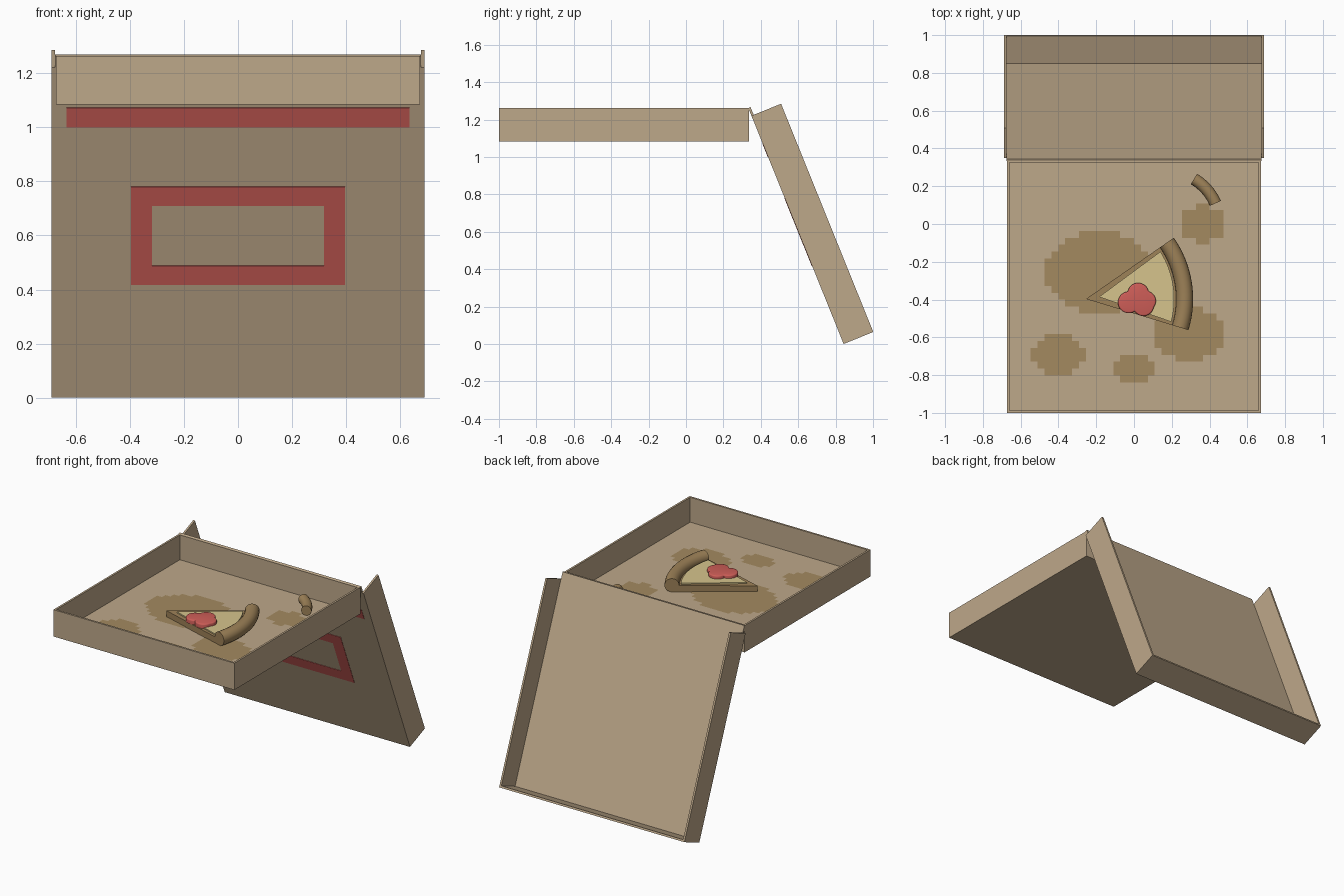
import bpy, bmesh, math
from mathutils import Matrix, Vector

if "Cube" in bpy.data.objects:
    bpy.data.objects.remove(bpy.data.objects["Cube"])


def material(name, r, g, b):
    lin = [((c / 255 + 0.055) / 1.055) ** 2.4 for c in (r, g, b)]
    m = bpy.data.materials.new(name)
    m.diffuse_color = (*lin, 1)
    m.use_nodes = True
    m.node_tree.nodes["Principled BSDF"].inputs["Base Color"].default_value = m.diffuse_color
    return m


CARD = material("cardboard", 190, 168, 138)
RED = material("printed_red", 203, 92, 87)
GREASE = material("grease_brown", 163, 138, 96)
DOUGH = material("baked_dough", 158, 130, 88)
CHEESE = material("cheese_yellow", 214, 196, 140)
TOPPING = material("topping_red", 207, 94, 88)


def finish(bm, name, mat, smooth=False):
    bmesh.ops.recalc_face_normals(bm, faces=bm.faces)
    me = bpy.data.meshes.new(name)
    bm.to_mesh(me)
    bm.free()
    me.materials.append(mat)
    ob = bpy.data.objects.new(name, me)
    bpy.context.collection.objects.link(ob)
    if smooth:
        bpy.ops.object.select_all(action='DESELECT')
        ob.select_set(True)
        bpy.context.view_layer.objects.active = ob
        bpy.ops.object.shade_smooth_by_angle(angle=math.radians(40))
    return ob


def box(name, lo, hi, mat=CARD, frame=Matrix()):
    lo, hi = Vector(lo), Vector(hi)
    bm = bmesh.new()
    bmesh.ops.create_cube(bm, size=1, matrix=frame @ Matrix.Translation((lo + hi) / 2)
                          @ Matrix.Diagonal((*(hi - lo), 1)))
    return finish(bm, name, mat)


def prism(name, pts, z0, z1, mat, bevel=0):
    bm = bmesh.new()
    base = bm.faces.new([bm.verts.new((x, y, z0)) for x, y in pts])
    top = bmesh.ops.extrude_face_region(bm, geom=[base])["geom"]
    verts = [g for g in top if isinstance(g, bmesh.types.BMVert)]
    bmesh.ops.translate(bm, vec=(0, 0, z1 - z0), verts=verts)
    if bevel:
        rim = [e for e in bm.edges if all(v.co.z > (z0 + z1) / 2 for v in e.verts)]
        bmesh.ops.bevel(bm, geom=rim, offset=bevel, segments=3, profile=0.5, affect='EDGES')
    return finish(bm, name, mat, bevel > 0)


def arc(c, r, a0, a1, n=16):
    angles = [math.radians(a0 + (a1 - a0) * i / n) for i in range(n + 1)]
    return [(c[0] + r * math.cos(a), c[1] + r * math.sin(a)) for a in angles]


def crust(name, c, big, r, a0, a1, z):
    """Curved tube with flat ends, lying on height z."""
    bm = bmesh.new()
    rings = []
    k = 20
    for i in range(17):
        a = math.radians(a0 + (a1 - a0) * i / 16)
        ring = []
        for j in range(k):
            t = 2 * math.pi * j / k
            d = big + r * math.cos(t)
            ring.append(bm.verts.new((c[0] + d * math.cos(a), c[1] + d * math.sin(a),
                                      z + r + r * math.sin(t))))
        rings.append(ring)
    for p, q in zip(rings, rings[1:]):
        for j in range(k):
            bm.faces.new((p[j], p[(j + 1) % k], q[(j + 1) % k], q[j]))
    bm.faces.new(rings[0])
    bm.faces.new(rings[-1])
    return finish(bm, name, DOUGH, True)


# Tray: floor and four thin walls
W, T, Y0, Y1, Z0, Z1 = 0.673, 0.013, -1.0, 0.338, 1.083, 1.263
FLOOR = Z0 + T
box("tray_floor", (-W, Y0, Z0), (W, Y1, FLOOR))
box("tray_front_wall", (-W + T, Y0, FLOOR), (W - T, Y0 + T, Z1))
box("tray_back_wall", (-W + T, Y1 - T, FLOOR), (W - T, Y1, Z1))
for side, s in (("left", -1), ("right", 1)):
    a, b = sorted((s * W, s * (W - T)))
    box(f"tray_{side}_wall", (a, Y0, FLOOR), (b, Y1, Z1))

# Lid: hangs behind the tray; local y runs down the panel, local z into the lid
TILT, LEN, DEPTH, LW = 68, 1.361, 0.171, 0.676
lid = Matrix.Translation((0, 0.333, 1.2625)) @ Matrix.Rotation(math.radians(-TILT), 4, 'X')
box("lid_panel", (-LW, 0, 0), (LW, LEN, T), CARD, lid)
box("lid_end_wall", (-LW - T, LEN - T, 0), (LW + T, LEN, DEPTH), CARD, lid)
for side, s in (("left", -1), ("right", 1)):
    a, b = sorted((s * LW, s * (LW + T)))
    box(f"lid_{side}_wall", (a, 0.045, 0), (b, LEN - T, DEPTH), CARD, lid)


# Printed red band and frame on the outside of the lid (given by height)
def printed(name, x0, x1, top, bottom):
    s0, s1 = ((1.2625 - z) / math.sin(math.radians(TILT)) for z in (top, bottom))
    box(name, (x0, s0, -0.002), (x1, s1, 0.002), RED, lid)


printed("red_band", -0.633, 0.633, 1.072, 1.0)
printed("red_frame_top", -0.395, 0.395, 0.78, 0.709)
printed("red_frame_bottom", -0.395, 0.395, 0.488, 0.418)
printed("red_frame_left", -0.395, -0.317, 0.709, 0.488)
printed("red_frame_right", 0.317, 0.395, 0.709, 0.488)

# Blocky grease stains: floor grid cells inside a few ellipses
stains = [(-0.182, -0.255, 0.286, 0.213), (0.365, 0.0, 0.113, 0.0985),
          (0.292, -0.583, 0.184, 0.142), (-0.4, -0.693, 0.146, 0.107),
          (0.0, -0.765, 0.11, 0.073)]
bm = bmesh.new()
bmesh.ops.create_grid(bm, x_segments=36, y_segments=36, size=0.656,
                      matrix=Matrix.Translation((0, -0.328, FLOOR + 0.002)))
clean = []
for f in bm.faces:
    p = f.calc_center_median()
    if not any(((p.x - x) / rx) ** 2 + ((p.y - y) / ry) ** 2 < 1 for x, y, rx, ry in stains):
        clean.append(f)
bmesh.ops.delete(bm, geom=clean, context='FACES')
finish(bm, "grease_stains", GREASE)

# Pizza slice: dough wedge, cheese, crust
TIP = (-0.254, -0.397)
TOP = FLOOR + 0.042
prism("slice_dough", [TIP] + arc(TIP, 0.52, -16.9, 34.9), FLOOR, TOP, DOUGH)
prism("slice_cheese", [(-0.185, -0.386)] + arc(TIP, 0.467, -15, 32.5), TOP - 0.004, TOP + 0.008, CHEESE)
crust("slice_crust", TIP, 0.522, 0.045, -16.9, 34.9, FLOOR)

# Lobed red topping: outline of overlapping circles around a shared centre
cx, cy = 0.015, -0.403
lobes = [(0.022, -0.368, 0.056), (-0.028, -0.415, 0.057), (0.05, -0.432, 0.055), (0.063, -0.408, 0.053)]
outline = []
for i in range(64):
    u = Vector((math.cos(i * math.pi / 32), math.sin(i * math.pi / 32)))
    reach = 0
    for x, y, r in lobes:
        d = Vector((x - cx, y - cy))
        q = r * r - d.length_squared + d.dot(u) ** 2
        if q > 0:
            reach = max(reach, d.dot(u) + math.sqrt(q))
    outline.append((cx + reach * u.x, cy + reach * u.y))
prism("slice_topping", outline, TOP, TOP + 0.03, TOPPING, 0.008)

# Leftover crust piece
crust("leftover_crust", (0.17, -0.007), 0.286, 0.032, 24, 59, FLOOR)
